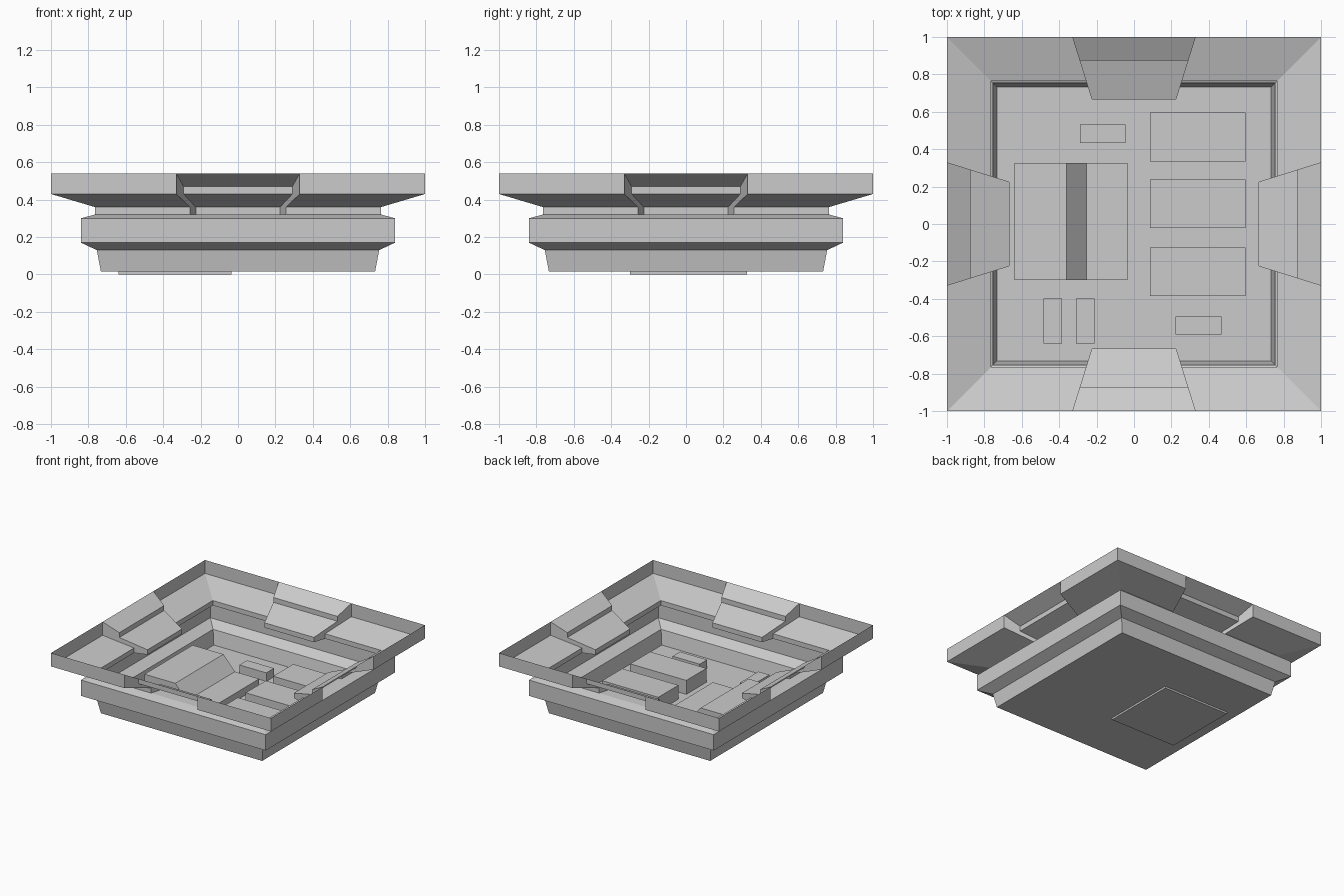
import bpy
import bmesh
from mathutils import Matrix, Vector

cube = bpy.data.objects.get("Cube")
if cube:
    bpy.data.objects.remove(cube, do_unlink=True)

grey = bpy.data.materials.new("light grey")
grey.use_nodes = True
tone = (0.6, 0.6, 0.6, 1)
grey.diffuse_color = tone
grey.node_tree.nodes["Principled BSDF"].inputs["Base Color"].default_value = tone


def finish(name, bm):
    bmesh.ops.remove_doubles(bm, verts=bm.verts, dist=0.0005)
    bmesh.ops.recalc_face_normals(bm, faces=bm.faces)
    mesh = bpy.data.meshes.new(name)
    bm.to_mesh(mesh)
    bm.free()
    mesh.materials.append(grey)
    obj = bpy.data.objects.new(name, mesh)
    bpy.context.collection.objects.link(obj)
    return obj


def prism(name, outline, y0, y1):
    """Extrude an x-z outline along y."""
    bm = bmesh.new()
    face = bm.faces.new([bm.verts.new((x, y0, z)) for x, z in outline])
    new = bmesh.ops.extrude_face_region(bm, geom=[face])["geom"]
    moved = [v for v in new if isinstance(v, bmesh.types.BMVert)]
    bmesh.ops.translate(bm, verts=moved, vec=(0, y1 - y0, 0))
    return finish(name, bm)


def notch_half(r):
    """Half width of the notch at distance r from the centre."""
    return 0.33 - 0.313 * (1 - r)


# Square hull: thin shell given as (distance from centre, height)
FLOOR = 0.015
base = [(0.733, FLOOR), (0.755, 0.13), (0.84, 0.17), (0.84, 0.3), (0.765, 0.32)]
rim = [(0.765, 0.32), (0.765, 0.36), (1, 0.43), (1, 0.54)]
notch = [(0.765, 0.32), (0.665, 0.32), (0.665, 0.36),
         (0.875, 0.43), (0.875, 0.47), (1, 0.54)]

bm = bmesh.new()
for turn in range(4):
    rot = Matrix.Rotation(turn * 1.5707963, 3, 'Z')

    def add(points):
        bm.faces.new([bm.verts.new(rot @ Vector(p)) for p in points])

    def strip(profile, left, right):
        for (r0, z0), (r1, z1) in zip(profile, profile[1:]):
            add([(left(r0), -r0, z0), (right(r0), -r0, z0),
                 (right(r1), -r1, z1), (left(r1), -r1, z1)])

    strip(base, lambda r: -r, lambda r: r)
    strip(rim, lambda r: -r, lambda r: -notch_half(r))
    strip(rim, notch_half, lambda r: r)
    strip(notch, lambda r: -notch_half(r), notch_half)
    # Cheeks closing the notch on both sides
    for side in (-1, 1):
        add([(side * notch_half(r), -r, z) for r, z in rim + notch[-2:0:-1]])

r = base[0][0]
bm.faces.new([bm.verts.new((x, y, FLOOR)) for x, y in ((-r, -r), (r, -r), (r, r), (-r, r))])
finish("hull", bm)

# Stepped block with a sloped middle, reaching through the floor
prism("stepped_block", [(-0.64, 0), (-0.64, 0.195), (-0.36, 0.195),
                        (-0.255, 0.08), (-0.035, 0.08), (-0.035, 0)], -0.3, 0.325)


def box(name, x0, x1, y0, y1, height):
    top = FLOOR + height
    prism(name, [(x0, FLOOR), (x0, top), (x1, top), (x1, FLOOR)], y0, y1)


# Row of three large boxes
for i, y in enumerate((-0.385, -0.022, 0.335)):
    box(f"large_box_{i + 1}", 0.085, 0.595, y, y + 0.26, 0.115)

# Small boxes
box("back_small_box", -0.29, -0.045, 0.432, 0.532, 0.07)
box("front_small_box", 0.222, 0.468, -0.592, -0.495, 0.07)
for i, x in enumerate((-0.485, -0.31)):
    box(f"narrow_box_{i + 1}", x, x + 0.1, -0.64, -0.398, 0.07)
